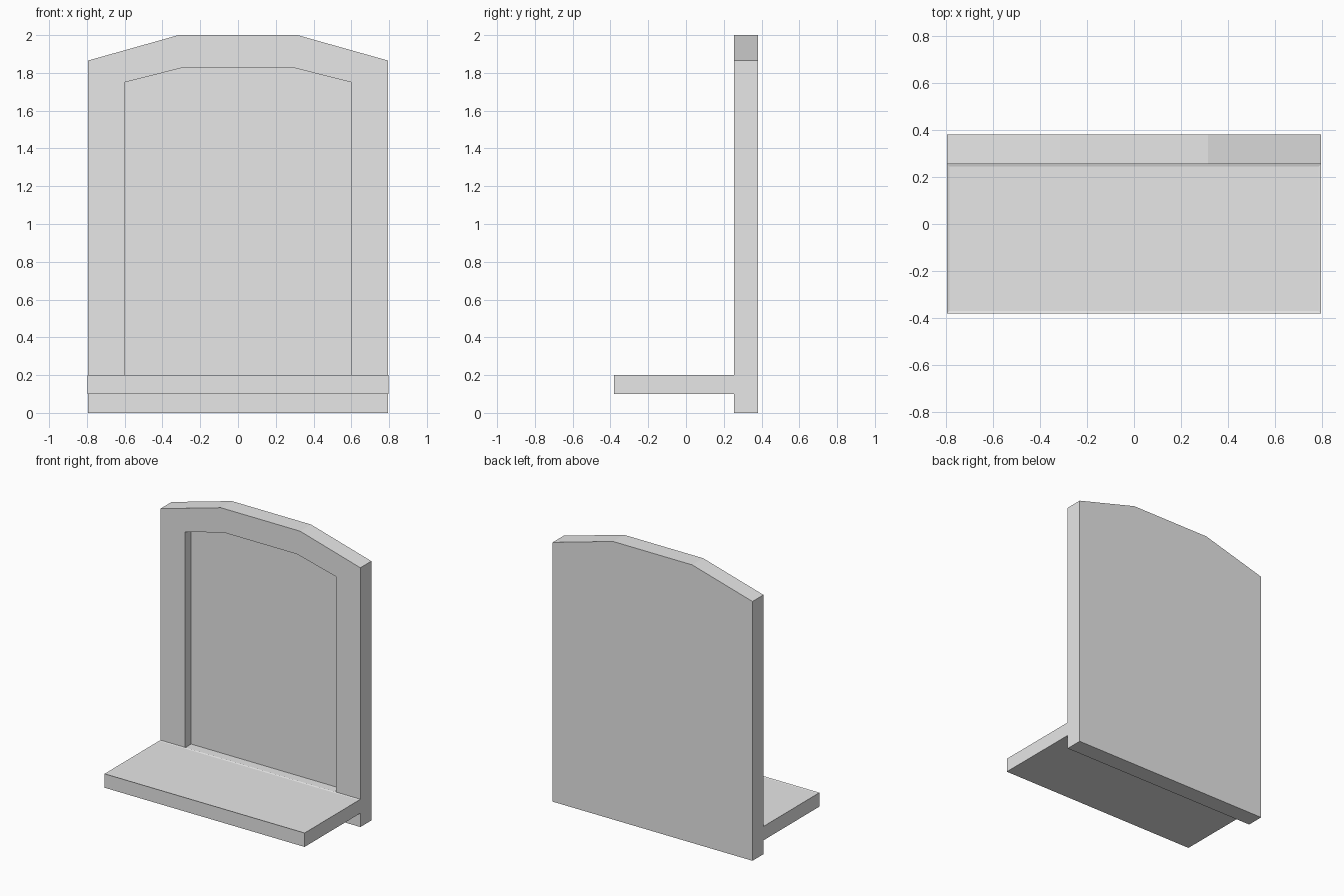
import bpy
import bmesh

if "Cube" in bpy.data.objects:
    bpy.data.objects.remove(bpy.data.objects["Cube"])

grey = bpy.data.materials.new("plain grey")
grey.diffuse_color = (0.8, 0.8, 0.8, 1.0)
grey.use_nodes = True
grey.node_tree.nodes["Principled BSDF"].inputs["Base Color"].default_value = grey.diffuse_color


def extrude_profile(name, half, y0, y1):
    """Mirror a right-half (x, z) outline and extrude it along y."""
    outline = half + [(-x, z) for x, z in reversed(half)]
    bm = bmesh.new()
    face = bm.faces.new([bm.verts.new((x, y0, z)) for x, z in outline])
    ext = bmesh.ops.extrude_face_region(bm, geom=[face])
    verts = [g for g in ext["geom"] if isinstance(g, bmesh.types.BMVert)]
    bmesh.ops.translate(bm, verts=verts, vec=(0, y1 - y0, 0))
    bmesh.ops.recalc_face_normals(bm, faces=bm.faces)
    mesh = bpy.data.meshes.new(name)
    bm.to_mesh(mesh)
    bm.free()
    mesh.materials.append(grey)
    obj = bpy.data.objects.new(name, mesh)
    bpy.context.collection.objects.link(obj)
    return obj


# upright panel with a faceted arched top
panel = extrude_profile(
    "back_panel", [(0.795, 0.0), (0.795, 1.865), (0.315, 2.0)], 0.255, 0.38)

# arched niche sunk into the front of the panel
cutter = extrude_profile(
    "niche_cutter", [(0.60, 0.197), (0.60, 1.75), (0.29, 1.828)], 0.15, 0.325)
cut = panel.modifiers.new("niche", "BOOLEAN")
cut.operation = "DIFFERENCE"
cut.solver = "EXACT"
cut.object = cutter
bpy.context.view_layer.objects.active = panel
bpy.ops.object.modifier_apply(modifier=cut.name)
bpy.data.objects.remove(cutter)

# shelf with a very shallow rim around its top
shelf = extrude_profile("shelf", [(0.796, 0.10), (0.796, 0.20)], -0.38, 0.255)
bm = bmesh.new()
bm.from_mesh(shelf.data)
top = [f for f in bm.faces if f.normal.z > 0.9]
bmesh.ops.inset_region(bm, faces=top, thickness=0.014, depth=-0.003)
bm.to_mesh(shelf.data)
bm.free()
